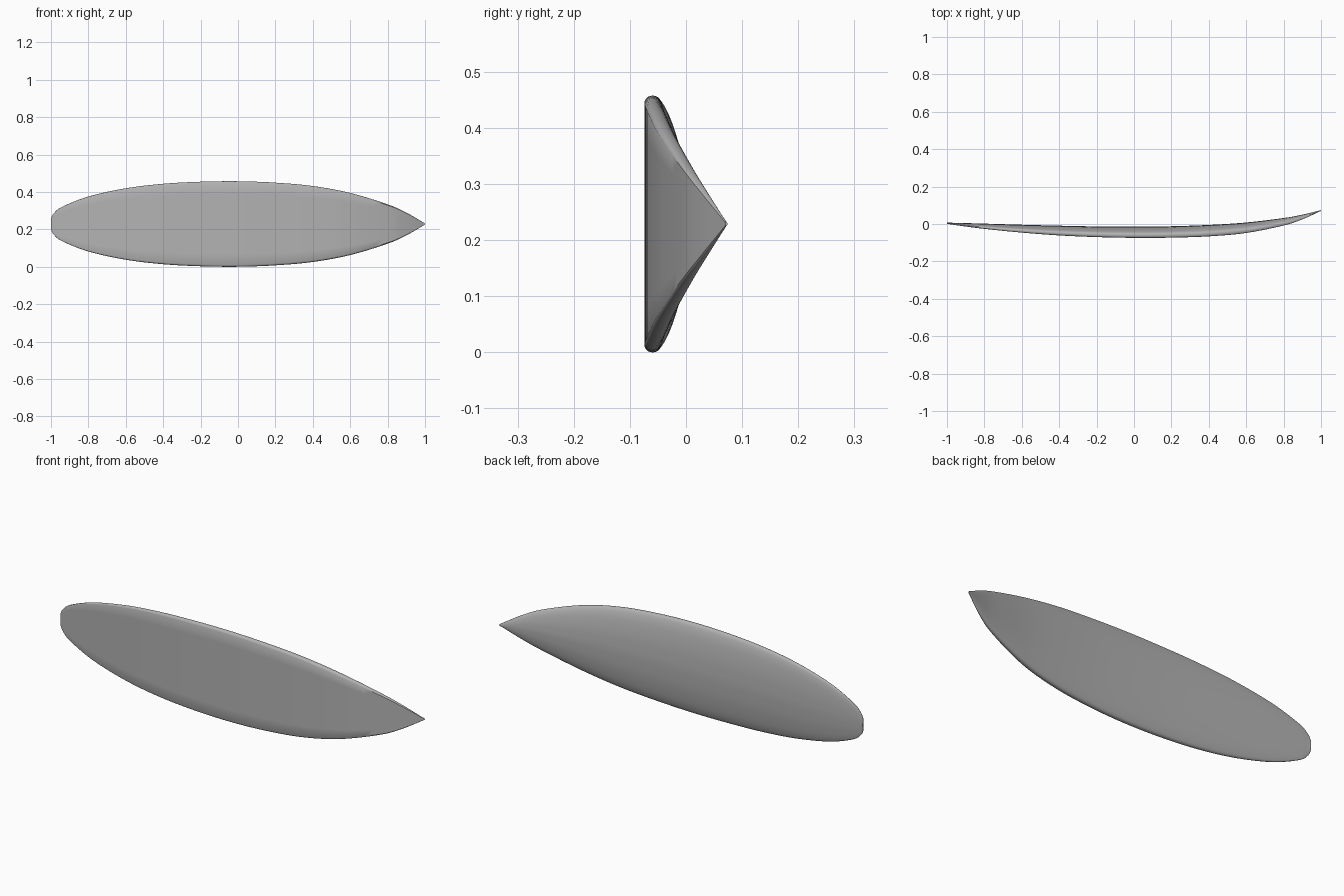
import bpy, bmesh, math
from mathutils import Vector

if "Cube" in bpy.data.objects:
    bpy.data.objects.remove(bpy.data.objects["Cube"], do_unlink=True)


def spline(points, steps):
    """Smooth curve through rows of any dimension."""
    rows = [Vector(p) for p in points]
    rows = [2 * rows[0] - rows[1]] + rows + [2 * rows[-1] - rows[-2]]
    out = []
    for a, b, c, d in zip(rows, rows[1:], rows[2:], rows[3:]):
        for i in range(steps):
            t = i / steps
            out.append(b + (c - a) * (t / 2)
                       + (2 * a - 5 * b + 4 * c - d) * (t * t / 2)
                       + (3 * b - a - 3 * c + d) * (t ** 3 / 2))
    return out + [rows[-2]]


# Stations along the board: x, half width, underside y, deck y
stations = spline([
    (-1, .03, .001, .008), (-.985, .057, -.001, .007), (-.94, .092, -.008, .006),
    (-.8, .147, -.026, .002), (-.6, .191, -.046, -.004), (-.4, .215, -.061, -.009),
    (-.2, .226, -.07, -.013), (0, .2285, -.074, -.014), (.2, .221, -.073, -.012),
    (.4, .203, -.066, -.005), (.6, .166, -.048, .008), (.8, .105, -.008, .032),
    (.9, .061, .025, .05), (1, .003, .07, .074)], 5)

# Half section: width fraction, thickness fraction
underside = [(0, 0), (.35, 0), (.7, 0), (.955, 0)]
rail_and_deck = spline([(.955, 0), (.988, .08), (1, .25), (.985, .4), (.93, .53),
                        (.8, .69), (.6, .83), (.35, .94), (0, 1)], 3)
half = underside[:-1] + [tuple(p) for p in rail_and_deck]
section = half + [(-u, v) for u, v in reversed(half[1:-1])]

# Board: sections lofted from tail to nose
centre_z = .2285
bm = bmesh.new()
rings = [[bm.verts.new((x, low + (high - low) * v, centre_z + wide * u))
          for u, v in section] for x, wide, low, high in stations]
count = len(section)
for a, b in zip(rings, rings[1:]):
    for i in range(count):
        j = (i + 1) % count
        bm.faces.new((a[i], a[j], b[j], b[i]))
bm.faces.new(rings[0])
bm.faces.new(rings[-1])
bmesh.ops.recalc_face_normals(bm, faces=bm.faces)
mesh = bpy.data.meshes.new("board")
bm.to_mesh(mesh)
bm.free()
board = bpy.data.objects.new("board", mesh)
bpy.context.collection.objects.link(board)

# Plain grey finish
grey = bpy.data.materials.new("plain grey")
grey.use_nodes = True
colour = (.45, .45, .45, 1)
grey.diffuse_color = colour
grey.node_tree.nodes["Principled BSDF"].inputs["Base Color"].default_value = colour
mesh.materials.append(grey)

bpy.context.view_layer.objects.active = board
board.select_set(True)
bpy.ops.object.shade_smooth_by_angle(angle=math.radians(35))
